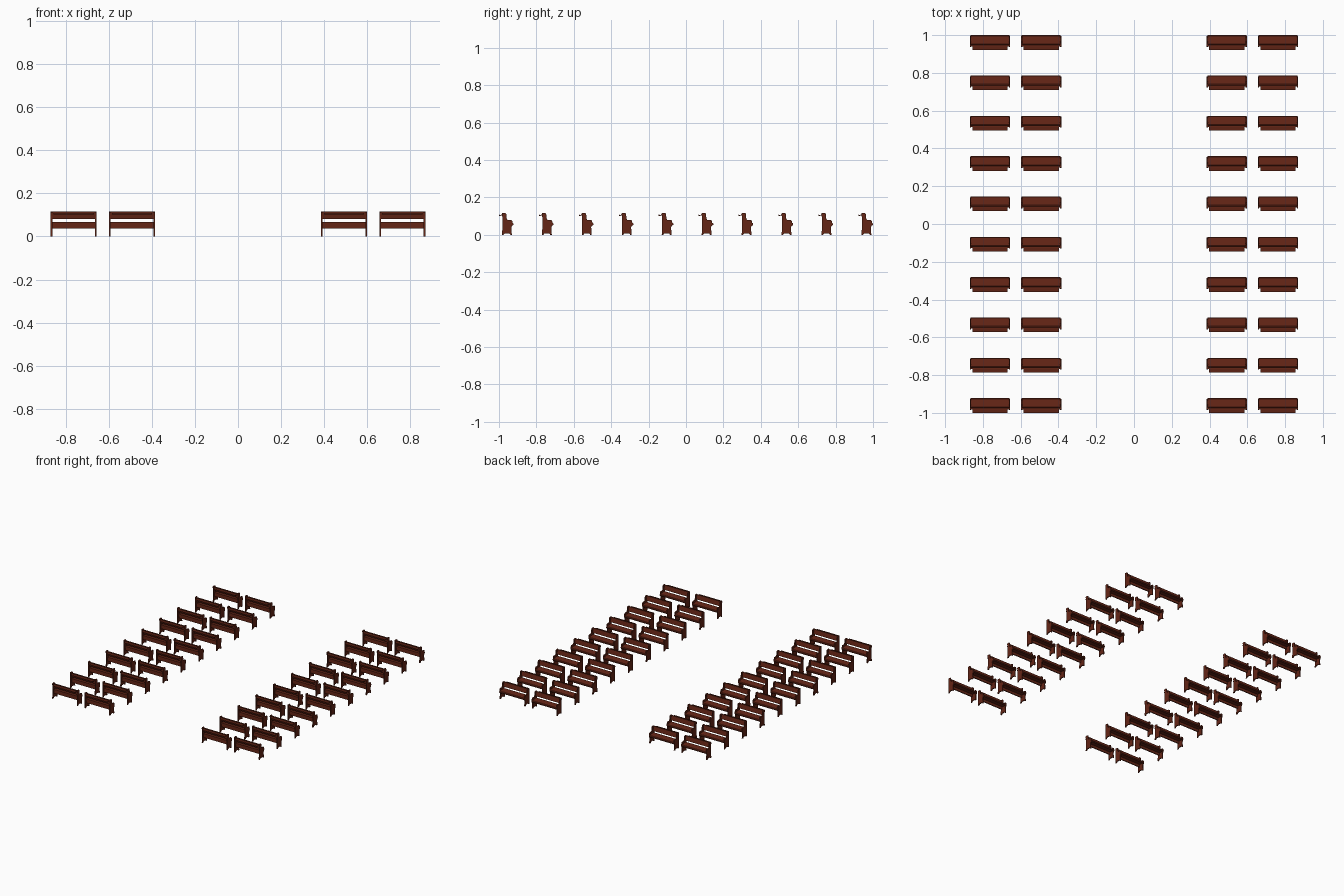
import bpy

if "Cube" in bpy.data.objects:
    bpy.data.objects.remove(bpy.data.objects["Cube"])

WIDTH = 0.213       # overall bench width
DEPTH = 0.078       # overall bench depth
ROWS = 10
COLUMNS = (-0.7625, -0.4915, 0.4915, 0.7625)


def material(name, color):
    m = bpy.data.materials.new(name)
    m.diffuse_color = (*color, 1)
    m.use_nodes = True
    m.node_tree.nodes["Principled BSDF"].inputs["Base Color"].default_value = m.diffuse_color
    return m


wood = material("wood", (0.13, 0.019, 0.008))


def extruded(name, profile, x0, x1):
    """Extrude a closed (y, z) profile along x from x0 to x1."""
    n = len(profile)
    verts = [(x, y, z) for x in (x0, x1) for y, z in profile]
    faces = [tuple(range(n))[::-1], tuple(range(n, 2 * n))]
    faces += [(i, (i + 1) % n, n + (i + 1) % n, n + i) for i in range(n)]
    mesh = bpy.data.meshes.new(name)
    mesh.from_pydata(verts, [], faces)
    mesh.materials.append(wood)
    return mesh


half = WIDTH / 2

# Shaped end panel: tall back post, arm rest, notched foot
end_profile = [
    (0.016, 0.0), (0.024, 0.0), (0.030, 0.008), (0.055, 0.008), (0.061, 0.0),
    (0.069, 0.0), (0.067, 0.025), (0.066, 0.042), (0.072, 0.050),
    (0.073, 0.060), (0.071, 0.074), (0.066, 0.080), (0.045, 0.080),
    (0.041, 0.088), (0.039, 0.112), (0.035, 0.117), (0.018, 0.117),
    (0.015, 0.112), (0.018, 0.095), (0.018, 0.030),
]
# Seat slab with rounded front lip
seat_profile = [
    (0.026, 0.058), (0.070, 0.053), (0.075, 0.050), (0.078, 0.054),
    (0.078, 0.060), (0.074, 0.064), (0.026, 0.068),
]
# Board below the back of the seat
apron_profile = [(0.027, 0.038), (0.034, 0.038), (0.034, 0.060), (0.027, 0.060)]
# Leaning back rest
back_profile = [(0.025, 0.081), (0.032, 0.081), (0.026, 0.115), (0.019, 0.115)]
# Book ledge behind the back rest, with a small lip
ledge_profile = [
    (0.0, 0.101), (0.022, 0.104), (0.022, 0.109), (0.003, 0.106),
    (0.003, 0.109), (0.0, 0.109),
]

inner = half - 0.003
parts = {
    "left_end_panel": extruded("left_end_panel", end_profile, -half, -half + 0.007),
    "right_end_panel": extruded("right_end_panel", end_profile, half - 0.007, half),
    "seat": extruded("seat", seat_profile, -inner, inner),
    "seat_apron": extruded("seat_apron", apron_profile, -inner, inner),
    "back_rest": extruded("back_rest", back_profile, -inner, inner),
    "book_ledge": extruded("book_ledge", ledge_profile, -half + 0.013, half - 0.013),
}

# Four columns of benches in ten rows, sharing the part meshes
step = (2 - DEPTH) / (ROWS - 1)
for x in COLUMNS:
    for row in range(ROWS):
        for name, mesh in parts.items():
            ob = bpy.data.objects.new(name, mesh)
            ob.location = (x, -1 + row * step, 0)
            bpy.context.collection.objects.link(ob)
